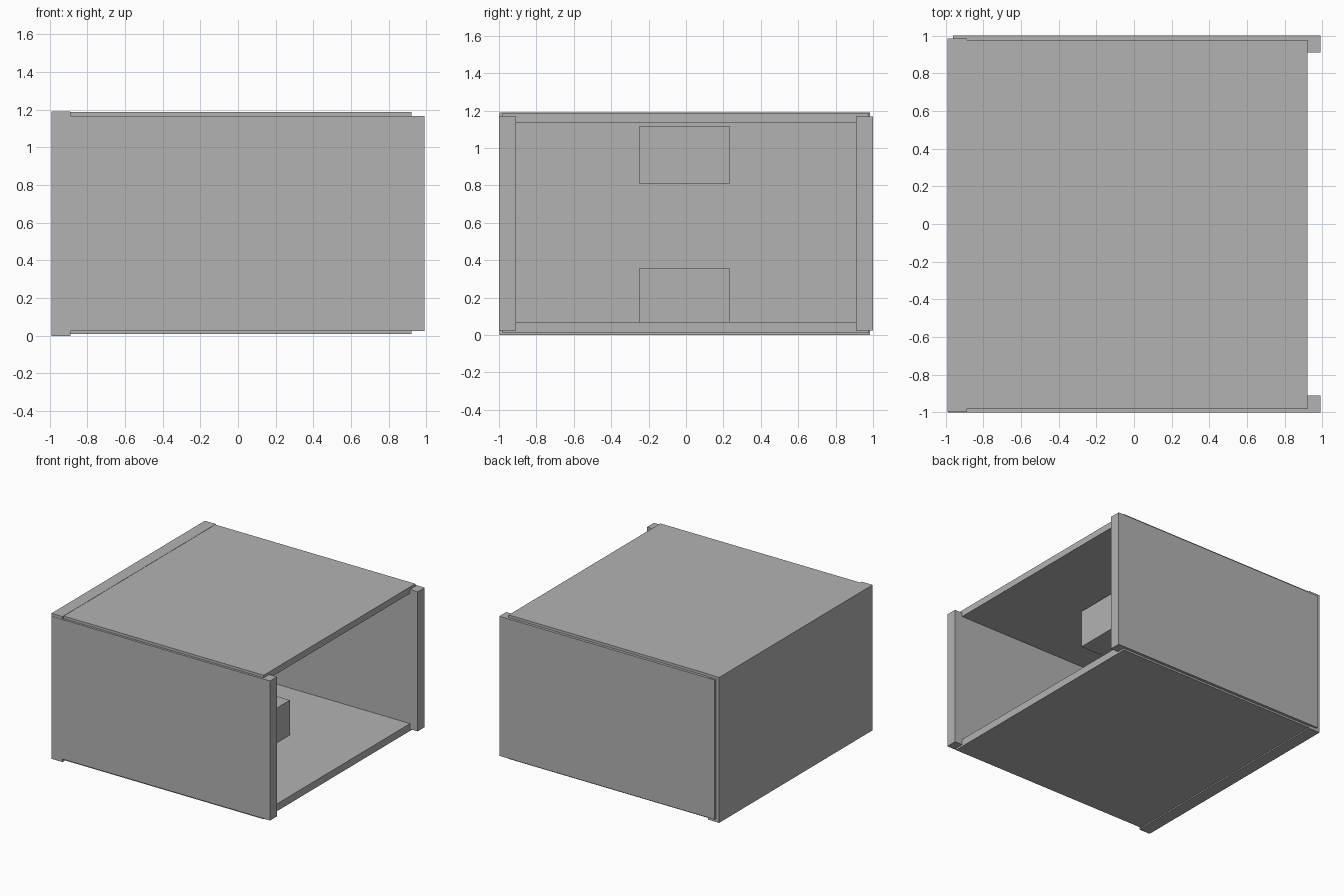
import bpy
from mathutils import Vector

cube = bpy.data.objects.get("Cube")
if cube:
    bpy.data.objects.remove(cube, do_unlink=True)

grey = bpy.data.materials.new("plain_grey")
grey.use_nodes = True
colour = (0.45, 0.45, 0.45, 1)
grey.diffuse_color = colour
grey.node_tree.nodes["Principled BSDF"].inputs["Base Color"].default_value = colour


def box(name, low, high):
    """Flat-sided box between two opposite corners."""
    low, high = Vector(low), Vector(high)
    bpy.ops.mesh.primitive_cube_add(size=1)
    obj = bpy.context.object
    obj.name = name
    obj.data.transform(obj.matrix_world.Diagonal((high - low).to_4d()))
    obj.location = (low + high) / 2
    obj.data.materials.append(grey)
    return obj


# Closed end of the case
box("end_panel", (-0.99, -0.998, 0), (-0.89, 0.985, 1.19))

# Side walls, reaching past the open end
box("front_wall", (-0.988, -1, 0.025), (0.99, -0.91, 1.167))
box("back_wall", (-0.96, 0.91, 0.025), (0.99, 1, 1.167))

# Floor and roof, set back from the open end
for name, bottom, top in (("floor_panel", 0.01, 0.07), ("roof_panel", 1.135, 1.188)):
    box(name, (-0.9, -0.982, bottom), (0.92, 0.978, top))

# Blocks inside the case
for name, bottom, top in (("lower_block", 0.05, 0.355), ("upper_block", 0.81, 1.115)):
    box(name, (-0.3, -0.25, bottom), (0.305, 0.235, top))
